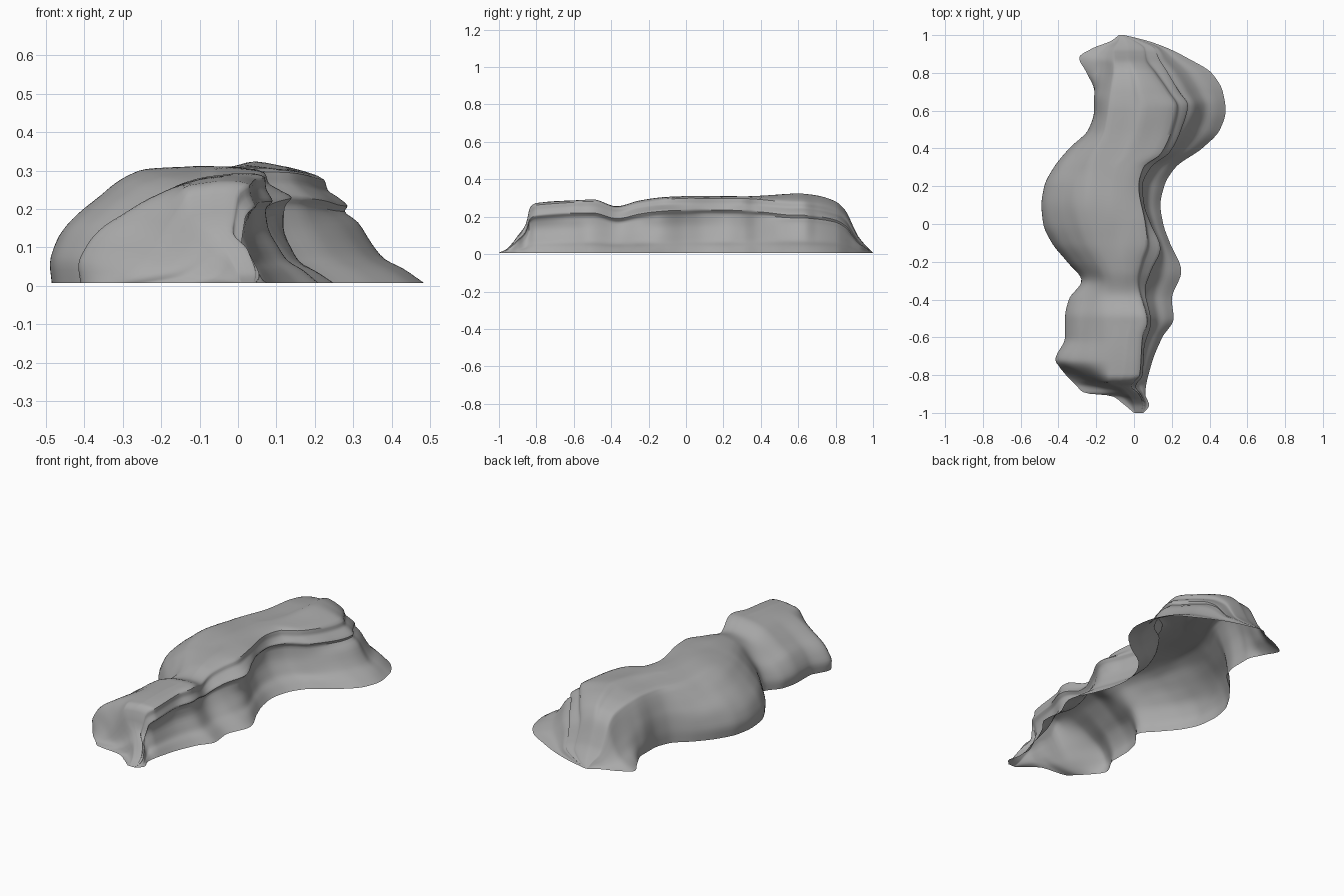
import bpy
import bmesh
import math
from mathutils import Vector, noise

cube = bpy.data.objects.get("Cube")
if cube:
    bpy.data.objects.remove(cube, do_unlink=True)


def smooth_curve(points):
    """Return a function that runs smoothly through the points without overshoot."""
    points = sorted(points)
    xs = [p[0] for p in points]
    ys = [p[1] for p in points]
    steps = [b - a for a, b in zip(xs, xs[1:])]
    rates = [(b - a) / s for a, b, s in zip(ys, ys[1:], steps)]
    slopes = [rates[0]]
    for a, b in zip(rates, rates[1:]):
        slopes.append(2 * a * b / (a + b) if a * b > 0 else 0)
    slopes.append(rates[-1])

    def evaluate(x):
        x = min(max(x, xs[0]), xs[-1])
        i = 0
        while i < len(steps) - 1 and x > xs[i + 1]:
            i += 1
        s = steps[i]
        t = (x - xs[i]) / s
        return (ys[i] * (1 + 2 * t) * (1 - t) ** 2 + slopes[i] * s * t * (1 - t) ** 2
                + ys[i + 1] * t * t * (3 - 2 * t) + slopes[i + 1] * s * t * t * (t - 1))

    return evaluate


def ramp(value, start, end):
    """Ease from 0 to 1 between start and end."""
    t = min(max((value - start) / (end - start), 0), 1)
    return t * t * (3 - 2 * t)


# Crest height along the ridge
crest_height = smooth_curve([
    (-1, 0), (-.96, .02), (-.93, .05), (-.9, .09), (-.855, .155), (-.835, .24),
    (-.8, .265), (-.5, .285), (-.37, .245), (-.25, .275), (-.1, .295), (.1, .305),
    (.3, .3), (.6, .315), (.7, .305), (.8, .275), (.85, .23), (.9, .13),
    (.92, .09), (.96, .04), (1, 0)])

# Outline of the foot on the right-hand (-x) flank
west_foot = smooth_curve([
    (-1, 0), (-.95, -.06), (-.91, -.12), (-.895, -.26), (-.85, -.31), (-.8, -.36),
    (-.72, -.41), (-.6, -.36), (-.5, -.36), (-.4, -.34), (-.3, -.275), (-.2, -.35),
    (-.1, -.43), (0, -.475), (.1, -.485), (.2, -.47), (.3, -.42), (.4, -.34),
    (.5, -.24), (.6, -.21), (.7, -.21), (.8, -.25), (.88, -.29), (.93, -.22),
    (.97, -.12), (1, -.08)])

# Plateau edge above that flank
west_rim = smooth_curve([
    (-1, .01), (-.95, 0), (-.9, -.03), (-.87, -.06), (-.84, -.13), (-.7, -.11),
    (-.5, -.09), (-.3, -.11), (-.1, -.19), (.1, -.24), (.3, -.21), (.5, -.15),
    (.7, -.12), (.85, -.1), (.93, -.1), (.97, -.08), (1, -.07)])

# Plateau edge above the cliff
cliff_rim = smooth_curve([
    (-1, .04), (-.95, .045), (-.9, .025), (-.86, -.015), (-.835, 0), (-.8, .03),
    (-.6, .045), (-.52, .07), (-.3, .02), (-.2, .04), (-.1, .07), (0, .06),
    (.2, .025), (.3, .05), (.37, .14), (.5, .2), (.62, .225), (.7, .18),
    (.8, .11), (.87, .06), (.93, .05), (.97, 0), (1, -.065)])

# Ledge halfway down the cliff
cliff_ledge = smooth_curve([
    (-1, .045), (-.95, .055), (-.9, .035), (-.86, .01), (-.8, .045), (-.65, .055),
    (-.52, .09), (-.35, .06), (-.25, .09), (-.13, .14), (0, .09), (.1, .055),
    (.2, .045), (.3, .09), (.38, .19), (.5, .25), (.63, .285), (.7, .24),
    (.8, .18), (.88, .13), (.93, .11), (.97, .03), (1, -.06)])

# Outline of the foot below the cliff
cliff_foot = smooth_curve([
    (-1, .05), (-.96, .08), (-.9, .06), (-.75, .09), (-.6, .15), (-.5, .21),
    (-.4, .2), (-.25, .25), (-.1, .19), (0, .155), (.1, .14), (.2, .16),
    (.3, .22), (.4, .36), (.5, .455), (.6, .485), (.7, .47), (.8, .41),
    (.88, .28), (.93, .18), (.97, .07), (1, -.05)])

# Flank shapes as (fraction across, fraction of height)
ROUND_FLANK = [(0, 0), (-.02, .17), (.05, .35), (.16, .5), (.36, .65), (.61, .81),
               (.81, .91), (1, .965)]
SKIRT_FLANK = [(0, 0), (.25, .08), (.5, .2), (.65, .35), (.75, .5), (.85, .7),
               (.92, .85), (1, .96)]
CLIFF_SLOPE = [(.21, .5), (.38, .32), (.53, .2), (.75, .12), (1, 0)]


def section(y):
    """Cross-section from the rounded flank over the plateau and down the cliff."""
    foot, rim = west_foot(y), west_rim(y)
    edge, ledge, toe = cliff_rim(y), cliff_ledge(y), cliff_foot(y)
    # The flank spreads into a skirt towards both ends
    blend = max(ramp(y, .65, .86), ramp(-y, .72, .88))
    # The back plateau is highest in the middle and tilts down to the cliff
    tilt = .11 * ramp(y, .3, .6)
    points = []
    for a, b in zip(ROUND_FLANK, SKIRT_FLANK):
        f = a[0] + (b[0] - a[0]) * blend
        h = a[1] + (b[1] - a[1]) * blend
        points.append((foot + (rim - foot) * f, h * (1 - tilt * .35)))
    width = edge - rim
    points += [(rim + width * .35, .99 - tilt * .3), (rim + width * .5, 1),
               (rim + width * .75, 1 - tilt * .4), (edge, .965 - tilt)]
    tuck = (.045 - tilt * .25) * ramp(crest_height(y), .05, .25)
    points += [(edge + (ledge - edge) * .15, .88 - tilt),
               (ledge - (ledge - edge) * .4, .81 - tilt * .9),
               (ledge, .75 - tilt), (ledge - tuck * .4, .67 - tilt * .7)]
    start = ledge - tuck
    points += [(start + (toe - start) * f, h) for f, h in CLIFF_SLOPE]
    return points


SLICES, DETAIL = 180, 3
FOOT_LEVEL = .007

# Loft the open shell of the ridge
bm = bmesh.new()
rows = []
for i in range(SLICES + 1):
    y = math.sin((i / SLICES - .5) * math.pi)
    profile = section(y)
    across = smooth_curve([(k, p[0]) for k, p in enumerate(profile)])
    upward = smooth_curve([(k, p[1]) for k, p in enumerate(profile)])
    row = []
    for j in range((len(profile) - 1) * DETAIL + 1):
        x, h = across(j / DETAIL), upward(j / DETAIL)
        # Weathered layers, fading out at the foot
        wear = noise.noise(Vector((x * 9, y * 4, h * 6))) * .008 * h * (1 - y * y)
        z = FOOT_LEVEL + crest_height(y) * h + wear
        row.append(bm.verts.new((x, y, z)))
    rows.append(row)
for a, b in zip(rows, rows[1:]):
    for j in range(len(a) - 1):
        bm.faces.new((a[j], a[j + 1], b[j + 1], b[j]))
bmesh.ops.recalc_face_normals(bm, faces=bm.faces)
if sum(f.normal.z * f.calc_area() for f in bm.faces) < 0:
    bmesh.ops.reverse_faces(bm, faces=bm.faces)

mesh = bpy.data.meshes.new("rock_ridge")
bm.to_mesh(mesh)
bm.free()
ridge = bpy.data.objects.new("rock_ridge", mesh)
bpy.context.collection.objects.link(ridge)

# Grey stone
stone = bpy.data.materials.new("grey_stone")
stone.use_nodes = True
colour = (.4, .4, .4, 1)
stone.diffuse_color = colour
stone.node_tree.nodes["Principled BSDF"].inputs["Base Color"].default_value = colour
mesh.materials.append(stone)

bpy.ops.object.select_all(action="DESELECT")
ridge.select_set(True)
bpy.context.view_layer.objects.active = ridge
bpy.ops.object.shade_smooth_by_angle(angle=math.radians(45))
